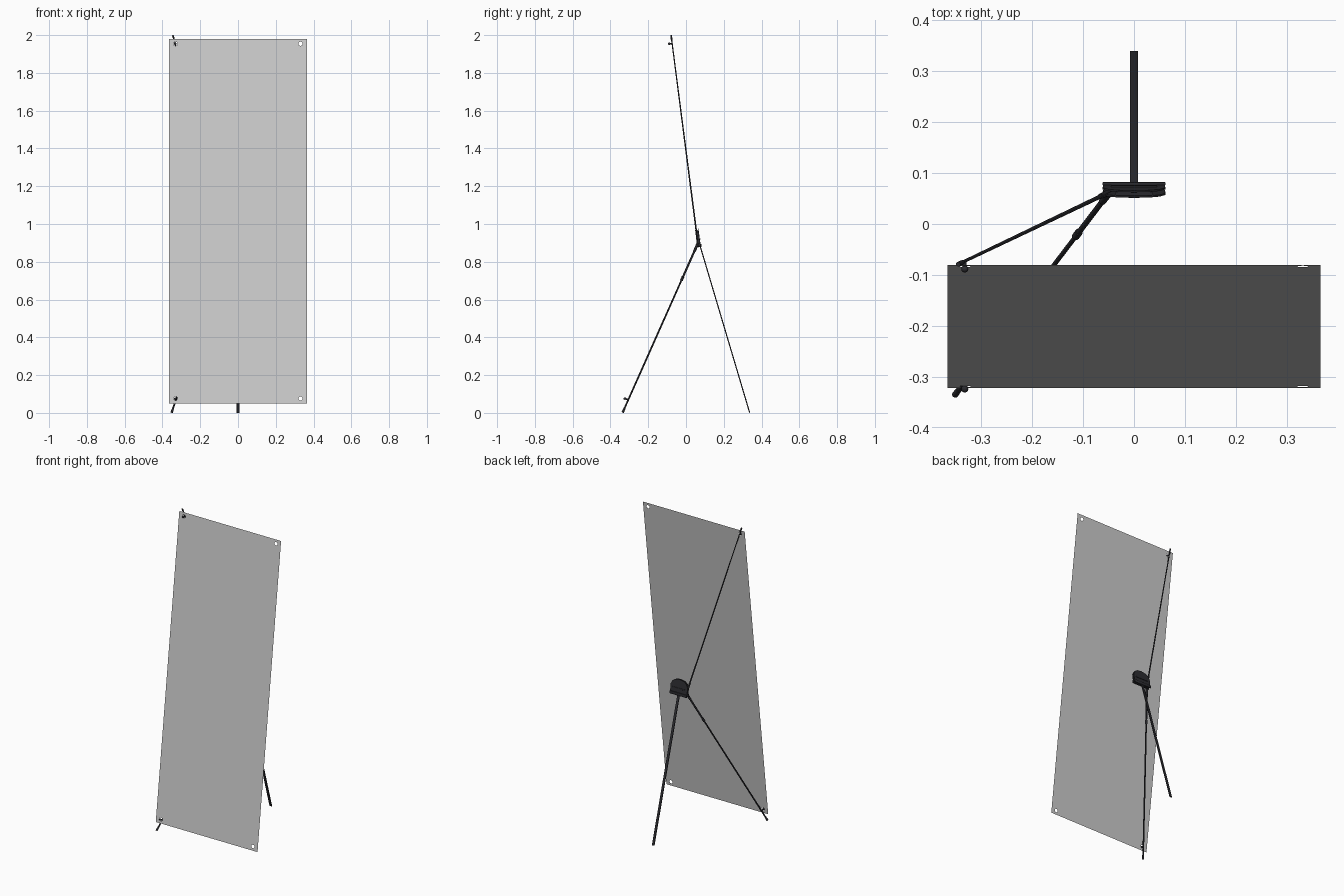
import bpy, bmesh, math
from mathutils import Vector, Matrix

if "Cube" in bpy.data.objects:
    bpy.data.objects.remove(bpy.data.objects["Cube"])

dark = bpy.data.materials.new("dark_plastic")
dark.diffuse_color = (0.025, 0.025, 0.03, 1)
dark.use_nodes = True
dark.node_tree.nodes["Principled BSDF"].inputs["Base Color"].default_value = dark.diffuse_color


def finish(ob, smooth=False):
    if ob.name != "banner":
        ob.data.materials.append(dark)
    bpy.ops.object.select_all(action='DESELECT')
    ob.select_set(True)
    bpy.context.view_layer.objects.active = ob
    if smooth:
        bpy.ops.object.shade_smooth_by_angle(angle=math.radians(40))
    return ob


def add_mesh(name, bm, smooth=False):
    me = bpy.data.meshes.new(name)
    bm.to_mesh(me)
    bm.free()
    ob = bpy.data.objects.new(name, me)
    bpy.context.collection.objects.link(ob)
    return finish(ob, smooth)


def rod(name, a, b, r1, r2, sides=12):
    a, b = Vector(a), Vector(b)
    d = b - a
    m = Matrix.Translation((a + b) / 2) @ d.to_track_quat('Z', 'Y').to_matrix().to_4x4()
    bm = bmesh.new()
    bmesh.ops.create_cone(bm, cap_ends=True, segments=sides, radius1=r1,
                          radius2=r2, depth=d.length, matrix=m)
    return add_mesh(name, bm, True)


def ball(name, c, r):
    bm = bmesh.new()
    bmesh.ops.create_uvsphere(bm, u_segments=12, v_segments=8, radius=r,
                              matrix=Matrix.Translation(c))
    return add_mesh(name, bm, True)


def box(name, c, size, tilt=0.0, bevel=0.0):
    m = Matrix.Translation(c) @ Matrix.Rotation(tilt, 4, 'X') @ Matrix.Diagonal((*size, 1))
    bm = bmesh.new()
    bmesh.ops.create_cube(bm, size=1, matrix=m)
    if bevel:
        bmesh.ops.bevel(bm, geom=bm.edges[:], offset=bevel, segments=2,
                        affect='EDGES', profile=0.5)
    return add_mesh(name, bm, bool(bevel))


def flat_shape(name, loops, loc, tilt, extrude=0.0, bevel=0.0):
    """Filled outline with holes, stood upright and leaned by tilt."""
    cu = bpy.data.curves.new(name, 'CURVE')
    cu.dimensions, cu.fill_mode = '2D', 'BOTH'
    cu.extrude, cu.bevel_depth, cu.bevel_resolution = extrude, bevel, 1
    for pts in loops:
        sp = cu.splines.new('POLY')
        sp.points.add(len(pts) - 1)
        for p, (x, y) in zip(sp.points, pts):
            p.co = (x, y, 0, 1)
        sp.use_cyclic_u = True
    ob = bpy.data.objects.new(name, cu)
    bpy.context.collection.objects.link(ob)
    ob.location = loc
    ob.rotation_euler = (math.pi / 2 + tilt, 0, 0)
    finish(ob)
    bpy.ops.object.convert(target='MESH')
    return bpy.context.view_layer.objects.active


def circle(cx, cy, r, n=20):
    return [(cx + r * math.cos(2 * math.pi * i / n), cy + r * math.sin(2 * math.pi * i / n))
            for i in range(n)]


# Banner sheet with an eyelet hole in each corner
W, BOT, TOP = 0.366, Vector((0, -0.322, 0.05)), Vector((0, -0.08, 1.98))
L = (TOP - BOT).length
lean = -math.atan2(TOP.y - BOT.y, TOP.z - BOT.z)
loops = [[(-W, 0), (W, 0), (W, L), (-W, L)]]
loops += [circle(sx * 0.331, v, 0.011) for sx in (-1, 1) for v in (0.026, L - 0.026)]
flat_shape("banner", loops, BOT, lean)

# Hub: two arched plates with a gap between, leaning forward
hub_tilt = 0.134
half = [(0.05, -0.012), (0.06, -0.002), (0.061, 0.045), (0.05, 0.068), (0.03, 0.081)]
outline = half + [(0, 0.086)] + [(-x, y) for x, y in reversed(half)]
N = Vector((0, math.cos(hub_tilt), math.sin(hub_tilt)))
U = Vector((0, -math.sin(hub_tilt), math.cos(hub_tilt)))
hub = Vector((0, 0.070, 0.89))
for side, name in ((-1, "hub_front_plate"), (1, "hub_back_plate")):
    flat_shape(name, [outline], hub + N * side * 0.0055, hub_tilt, 0.0012, 0.0006)
box("hub_spacer", hub + U * 0.04, (0.075, 0.010, 0.07), hub_tilt)
box("hub_back_rib", hub + U * 0.03 + N * 0.008, (0.09, 0.004, 0.006), hub_tilt, 0.001)
for y, name in ((0.061, "bracket_front_bar"), (0.079, "bracket_back_bar")):
    box(name, (0, y, 0.886), (0.124, 0.006, 0.018), 0, 0.0015)
for x in (-0.04, 0.04):
    box("bracket_web", (x, 0.07, 0.886), (0.006, 0.016, 0.016))
rod("hinge_pin", (-0.02, 0.073, 0.886), (0.02, 0.073, 0.886), 0.009, 0.009, 16)

# Back leg: flat bar
a, b = Vector((0, 0.072, 0.893)), Vector((0, 0.337, 0.001))
box("back_leg", (a + b) / 2, (0.016, 0.006, (b - a).length),
    math.atan2(b.y - a.y, a.z - b.z), 0.001)

# Front leg: sleeve, joint and thinner tube with a foot
a, b = Vector((-0.047, 0.064, 0.90)), Vector((-0.351, -0.335, 0.003))
rod("front_leg_socket", a, a.lerp(b, 0.05), 0.008, 0.007)
rod("front_leg_upper", a, a.lerp(b, 0.21), 0.0055, 0.0055)
rod("front_leg_joint", a.lerp(b, 0.2), a.lerp(b, 0.222), 0.0075, 0.0075)
rod("front_leg_lower", a.lerp(b, 0.21), b, 0.0045, 0.0045)
rod("front_leg_foot", a.lerp(b, 0.975), b, 0.0055, 0.0065)

# Upper arm with a tapered rod
c, d = Vector((-0.045, 0.064, 0.89)), Vector((-0.345, -0.079, 1.9995))
rod("upper_arm_socket", c, c.lerp(d, 0.07), 0.0065, 0.0055)
rod("upper_arm", c, d, 0.0042, 0.003)
rod("upper_arm_tip", c.lerp(d, 0.97), d, 0.0045, 0.0045)

# Hooks that pass through the eyelets
for name, p, v in (("upper", c.lerp(d, 0.96), L - 0.026), ("lower", a.lerp(b, 0.925), 0.026)):
    hole = BOT.lerp(TOP, v / L) + Vector((-0.332, -0.005, 0))
    rod(name + "_hook", p, hole, 0.004, 0.004)
    ball(name + "_hook_end", hole, 0.007)
